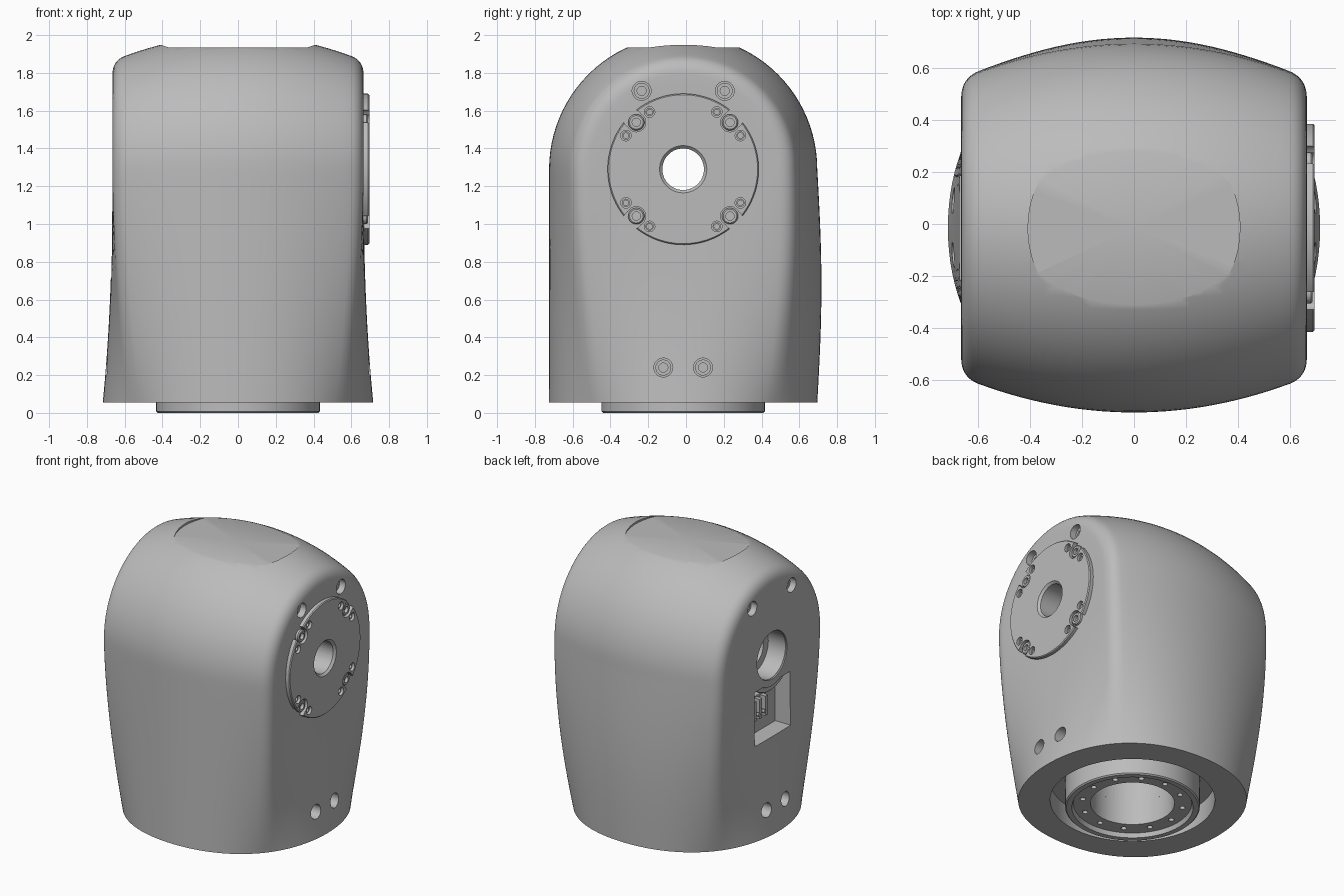
import bpy, bmesh, math
from mathutils import Vector

cube = bpy.data.objects.get("Cube")
if cube:
    bpy.data.objects.remove(cube)

grey = bpy.data.materials.new("housing_grey")
grey.use_nodes = True
COLOR = (0.5, 0.5, 0.5, 1)
grey.diffuse_color = COLOR
grey.node_tree.nodes["Principled BSDF"].inputs["Base Color"].default_value = COLOR

CY, CZ = -0.015, 1.29          # axis of the horizontal joint
SIDE, BASE_Z, R = 0.665, 0.055, 0.71


def finish(name, bm):
    bmesh.ops.remove_doubles(bm, verts=bm.verts, dist=1e-5)
    bmesh.ops.recalc_face_normals(bm, faces=bm.faces)
    mesh = bpy.data.meshes.new(name)
    bm.to_mesh(mesh)
    bm.free()
    mesh.materials.append(grey)
    obj = bpy.data.objects.new(name, mesh)
    bpy.context.collection.objects.link(obj)
    return obj


def lathe(name, profile, centre, axis="x", seg=64):
    """Spin a (radius, height) outline about an axis through centre."""
    bm = bmesh.new()
    rings = []
    for k in range(seg):
        a = math.tau * (k + 0.3) / seg
        ring = []
        for r, h in profile:
            u, v = r * math.cos(a), r * math.sin(a)
            p = (h, u, v) if axis == "x" else (u, v, h)
            ring.append(bm.verts.new(Vector(p) + Vector(centre)))
        rings.append(ring)
    n = len(profile)
    solid = profile[0][0] == 0 and profile[-1][0] == 0
    for k in range(seg):
        a, b = rings[k], rings[(k + 1) % seg]
        for i in range(n - 1 if solid else n):
            j = (i + 1) % n
            bm.faces.new((a[i], a[j], b[j], b[i]))
    return finish(name, bm)


def rod(name, r, h0, h1, centre, axis="x", seg=48):
    return lathe(name, [(0, h0), (r, h0), (r, h1), (0, h1)], centre, axis, seg)


def box(name, lo, hi):
    bm = bmesh.new()
    bmesh.ops.create_cube(bm, size=1)
    for v in bm.verts:
        v.co = [l + (c + 0.5) * (h - l) for c, l, h in zip(v.co, lo, hi)]
    return finish(name, bm)


def cut(obj, cutter):
    mod = obj.modifiers.new("cut", "BOOLEAN")
    mod.operation, mod.solver, mod.object = "DIFFERENCE", "MANIFOLD", cutter
    bpy.context.view_layer.objects.active = obj
    bpy.ops.object.modifier_apply(modifier=mod.name)
    bpy.data.objects.remove(cutter)


# Plan outline of the front: barrel arc, rounded corner, flat side
def arc(x):
    return R - x * x / 3.25


half = [(0.6 * i / 14, arc(0.6 * i / 14)) for i in range(14)]
for i in range(9):
    t = i / 8
    a, b, c = (1 - t) ** 2, 2 * t * (1 - t), t * t
    half.append((a * 0.6 + (b + c) * SIDE, a * arc(0.6) + b * arc(SIDE) + c * 0.5))
half += [(SIDE, 0.5 * (1 - i / 12)) for i in range(1, 13)]
outline = [(-x, r) for x, r in reversed(half[1:])] + half


def wall_row(t, sign):
    """One row of the lower wall; t = 0 under the barrel, 1 at the round base."""
    row = []
    for x, r in outline:
        d = math.hypot(x, r)
        w = t ** (2.4 - 0.8 * min(1, r / 0.58))
        foot = R + 0.006 * (x / d) ** 2 + 0.022 * (2 * x * r / d ** 2) ** 2
        k = (1 - w) + w * foot / d
        bulge = 0.022 * math.sin(math.pi * t) * r / R if sign > 0 else 0
        row.append((x * k, CY + sign * r * k + bulge, CZ - t * (CZ - BASE_Z)))
    return row


# Main housing: front wall up, over the barrel, back wall down
STEPS, TURN = 24, 48
rows = [wall_row(1 - i / STEPS, -1) for i in range(STEPS)]
for i in range(TURN + 1):
    a = math.pi * i / TURN
    rows.append([(x, CY - r * math.cos(a), CZ + r * math.sin(a)) for x, r in outline])
rows += [wall_row((i + 1) / STEPS, 1) for i in range(STEPS)]
bm = bmesh.new()
grid = [[bm.verts.new(p) for p in row] for row in rows]
for a, b in zip(grid, grid[1:]):
    for i in range(len(outline) - 1):
        bm.faces.new((a[i], a[i + 1], b[i + 1], b[i]))
bmesh.ops.remove_doubles(bm, verts=bm.verts, dist=1e-5)
bmesh.ops.edgeloop_fill(bm, edges=[e for e in bm.edges if e.is_boundary])
bmesh.ops.triangulate(bm, faces=bm.faces)
housing = finish("housing", bm)

# Cable bore and the recessed keyhole pocket on the right side
axis = (0, CY, CZ)
cut(housing, rod("bore_cutter", 0.112, -1, 1, axis))
cut(housing, rod("pocket_cutter", 0.39, -0.8, -0.56, axis, 96))
cut(housing, box("slot_cutter", (-0.8, CY - 0.2, 0.72), (-0.55, CY + 0.2, 1.1)))
cut(housing, rod("hub_bore_cutter", 0.168, -0.8, -0.35, axis))
# Shallow rebate around the left flange
cut(housing, rod("rebate_cutter", 0.408, 0.645, 0.8, axis, 96))

# Screw holes in both sides of the housing
for s in (-1, 1):
    for y, z in ((-0.22, 1.705), (0.22, 1.705), (-0.105, 0.24), (0.105, 0.24)):
        lo, hi = sorted((s * 0.6, s * 0.8))
        cut(housing, rod("hole_cutter", 0.05, lo, hi, (0, CY + y, z), seg=32))
        lathe("housing_screw", [(0.024, s * 0.57), (0.024, s * 0.625), (0.042, s * 0.625),
                                (0.042, s * 0.57)], (0, CY + y, z), seg=24)

# Underside recess and central well
base = (0, CY, 0)
cut(housing, rod("base_recess_cutter", 0.53, -0.2, 0.2, base, "z", 96))
cut(housing, rod("base_well_cutter", 0.27, 0.1, 0.55, base, "z", 64))

# Base ring with stepped face and bolt holes
ring = lathe("base_ring", [(0.27, 0.22), (0.27, 0.03), (0.38, 0.03), (0.39, 0.0),
                           (0.425, 0.0), (0.433, 0.008), (0.433, 0.22)], base, "z", 96)
for k in range(12):
    a = math.tau * k / 12
    spot = (0.325 * math.cos(a), CY + 0.325 * math.sin(a), 0)
    cut(ring, rod("bolt_cutter", 0.018, -0.1, 0.1, spot, "z", 16))

# Left output flange with chamfered bore
flange = lathe("output_flange", [(0.11, 0.63), (0.11, 0.68), (0.125, 0.695), (0.394, 0.695),
                                 (0.4, 0.689), (0.4, 0.63)], axis, seg=96)
for sy in (-1, 1):
    for sz in (-1, 1):
        # Notch open to the rim with a cap screw in it
        for d in (0.248, 0.27):
            spot = (0, CY + sy * d, CZ + sz * d)
            cut(flange, rod("notch_cutter", 0.05, 0.655, 0.8, spot, seg=32))
        spot = (0, CY + sy * 0.248, CZ + sz * 0.248)
        lathe("flange_screw", [(0, 0.64), (0.043, 0.64), (0.043, 0.68), (0.036, 0.687),
                               (0.022, 0.687), (0.022, 0.665), (0, 0.665)], spot, seg=24)
        # Threaded hole on each side of the screw
        for y, z in ((0.178, 0.303), (0.303, 0.178)):
            spot = (0, CY + sy * y, CZ + sz * z)
            cut(flange, rod("thread_cutter", 0.028, 0.66, 0.8, spot, seg=24))
            lathe("thread_insert", [(0.014, 0.65), (0.014, 0.68), (0.022, 0.68),
                                    (0.022, 0.65)], spot, seg=16)

# Right hub in the pocket
lathe("hub", [(0.165, -0.5), (0.165, -0.655), (0.178, -0.664), (0.215, -0.664),
              (0.22, -0.652), (0.25, -0.652), (0.255, -0.647), (0.255, -0.5)], axis, seg=80)
lathe("hub_inner_ring", [(0.11, -0.45), (0.11, -0.52), (0.166, -0.52), (0.166, -0.45)], axis)

# Connector block in the slot
box("connector_block", (-0.6, CY - 0.02, 0.86), (-0.54, CY + 0.19, 1.02))
for k in range(3):
    y = CY + 0.01 + k * 0.065
    box("connector_rib", (-0.64, y, 0.87), (-0.59, y + 0.03, 1.01))
    rod("connector_pin", 0.012, -0.65, -0.59, (0, y + 0.045, 0.91), seg=12)

# Smooth shading with crisp edges
bpy.ops.object.select_all(action="DESELECT")
for obj in bpy.context.scene.objects:
    if obj.type == "MESH" and grey.name in obj.data.materials:
        obj.select_set(True)
        bpy.context.view_layer.objects.active = obj
bpy.ops.object.shade_smooth_by_angle(angle=math.radians(30))
